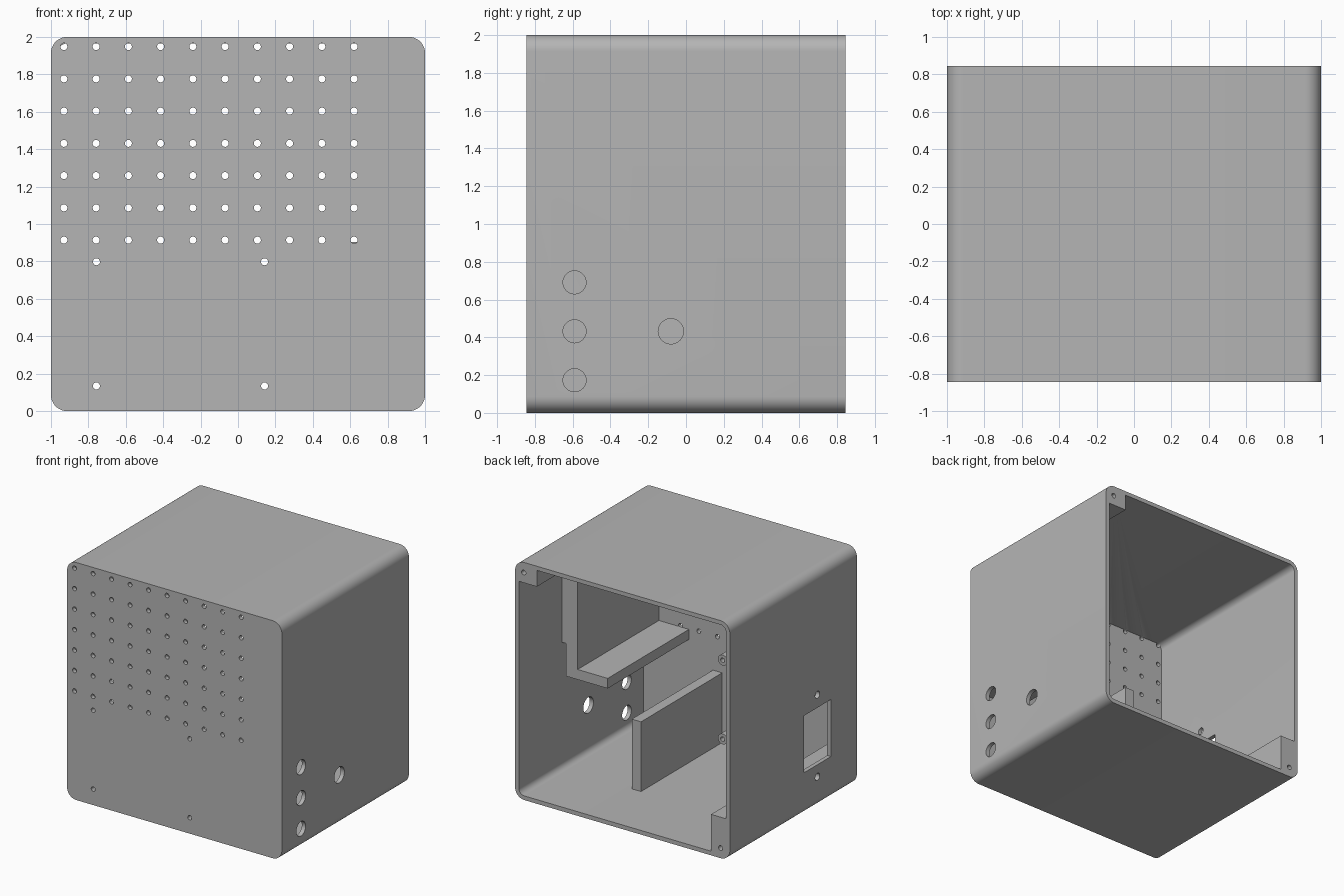
import bpy
import bmesh
import math
from mathutils import Matrix, Vector

old = bpy.data.objects.get("Cube")
if old:
    bpy.data.objects.remove(old, do_unlink=True)

# One grey plastic
GREY = (0.46, 0.46, 0.46, 1)
plastic = bpy.data.materials.new("grey_plastic")
plastic.use_nodes = True
plastic.diffuse_color = GREY
plastic.node_tree.nodes["Principled BSDF"].inputs["Base Color"].default_value = GREY

HALF_Y, WALL, RADIUS = 0.845, 0.035, 0.086
IN_X, IN_Y = 1 - WALL, HALF_Y - WALL
CEILING = 2 - WALL
SHELF_END = 0.27


def finish(name, bm):
    bmesh.ops.recalc_face_normals(bm, faces=bm.faces)
    mesh = bpy.data.meshes.new(name)
    bm.to_mesh(mesh)
    bm.free()
    mesh.materials.append(plastic)
    obj = bpy.data.objects.new(name, mesh)
    bpy.context.collection.objects.link(obj)
    return obj


def add_box(bm, x, y, z):
    lo, hi = Vector((x[0], y[0], z[0])), Vector((x[1], y[1], z[1]))
    size = hi - lo
    bmesh.ops.create_cube(bm, size=1, matrix=Matrix.Translation((lo + hi) / 2)
                          @ Matrix.Diagonal((size.x, size.y, size.z, 1)))


def box(name, x, y, z):
    bm = bmesh.new()
    add_box(bm, x, y, z)
    return finish(name, bm)


def add_rod(bm, centre, axis, radius, length):
    turn = Matrix.Rotation(math.pi / 2, 4, "X" if axis == "Y" else "Y")
    bmesh.ops.create_cone(bm, cap_ends=True, segments=32, radius1=radius,
                          radius2=radius, depth=length,
                          matrix=Matrix.Translation(centre) @ turn)


def rounded_tube(name, half, radius, y0, y1, steps=12):
    """Rounded square in xz, centred at z = 1, extruded along y."""
    bm = bmesh.new()
    ring = []
    for q in range(4):
        mid = math.pi / 4 + q * math.pi / 2
        cx = math.copysign(half - radius, math.cos(mid))
        cz = math.copysign(half - radius, math.sin(mid))
        for i in range(steps + 1):
            a = (q + i / steps) * math.pi / 2
            ring.append(bm.verts.new((cx + radius * math.cos(a), y0,
                                      1 + cz + radius * math.sin(a))))
    face = bm.faces.new(ring)
    out = bmesh.ops.extrude_face_region(bm, geom=[face])
    moved = [v for v in out["geom"] if isinstance(v, bmesh.types.BMVert)]
    bmesh.ops.translate(bm, verts=moved, vec=(0, y1 - y0, 0))
    return finish(name, bm)


def activate(obj):
    bpy.ops.object.select_all(action="DESELECT")
    obj.select_set(True)
    bpy.context.view_layer.objects.active = obj


def cut(obj, cutter):
    mod = obj.modifiers.new("cut", "BOOLEAN")
    mod.operation, mod.solver, mod.object = "DIFFERENCE", "EXACT", cutter
    activate(obj)
    bpy.ops.object.modifier_apply(modifier=mod.name)


# Housing open at the back
housing = rounded_tube("housing", 1, RADIUS, -HALF_Y, HALF_Y)
cavity = rounded_tube("cavity_cutter", IN_X, RADIUS - WALL, -IN_Y, 1)

# Hole cutters
bm = bmesh.new()
for col in range(10):
    for row in range(7):
        add_rod(bm, (-0.931 + col * 0.1724, -0.85, 0.914 + row * 0.1724),
                "Y", 0.0187, 0.1)
boss_spots = [(x, z) for x in (-0.757, 0.142) for z in (0.134, 0.798)]
for x, z in boss_spots:
    add_rod(bm, (x, -0.75, z), "Y", 0.0187, 0.3)
for y, z, r in ((-0.59, 0.173, 0.061), (-0.59, 0.432, 0.061),
                (-0.59, 0.691, 0.061), (-0.08, 0.432, 0.067)):
    add_rod(bm, (1, y, z), "X", r, 0.2)
for z in (0.262, 0.953):
    add_rod(bm, (-0.95, -0.32, z), "X", 0.03, 0.2)
for x, z in ((0.92, 1.914), (-0.914, 0.085)):
    add_rod(bm, (x, 0.8, z), "Y", 0.02, 0.4)
add_box(bm, (-1.1, -0.9), (-0.5, -0.14), (0.365, 0.845))
holes = finish("hole_cutter", bm)

# Screw posts in two back corners
top_post = box("top_corner_post", (0.797, IN_X + 0.002), (SHELF_END, HALF_Y),
               (1.828, CEILING + 0.002))
side_ledge = box("side_ledge", (-IN_X - 0.002, -0.825), (-IN_Y, HALF_Y),
                 (WALL - 0.002, 0.345))

# Board standoffs on the front wall
bosses = []
for i, (x, z) in enumerate(boss_spots):
    bm = bmesh.new()
    add_rod(bm, (x, -0.755, z), "Y", 0.044, 0.13)
    bosses.append(finish(f"standoff_{i + 1}", bm))

cut(housing, cavity)
for part in [housing, top_post, side_ledge] + bosses:
    cut(part, holes)
for cutter in (cavity, holes):
    bpy.data.objects.remove(cutter, do_unlink=True)

# Inner plates running back from the front wall
run = (-IN_Y - 0.002, SHELF_END)
box("upper_block", (0.82, IN_X + 0.002), run, (1.095, CEILING + 0.002))
box("bracket_upright", (0.82, 0.93), run, (0.82, 1.095))
box("bracket_shelf", (0.54, 0.82), run, (0.82, 0.905))
box("divider_plate", (0.23, 0.316), run, (WALL - 0.002, 0.622))

# Smooth rounded parts, sharp edges kept
for part in [housing, top_post, side_ledge] + bosses:
    activate(part)
    bpy.ops.object.shade_smooth_by_angle(angle=math.radians(30))
